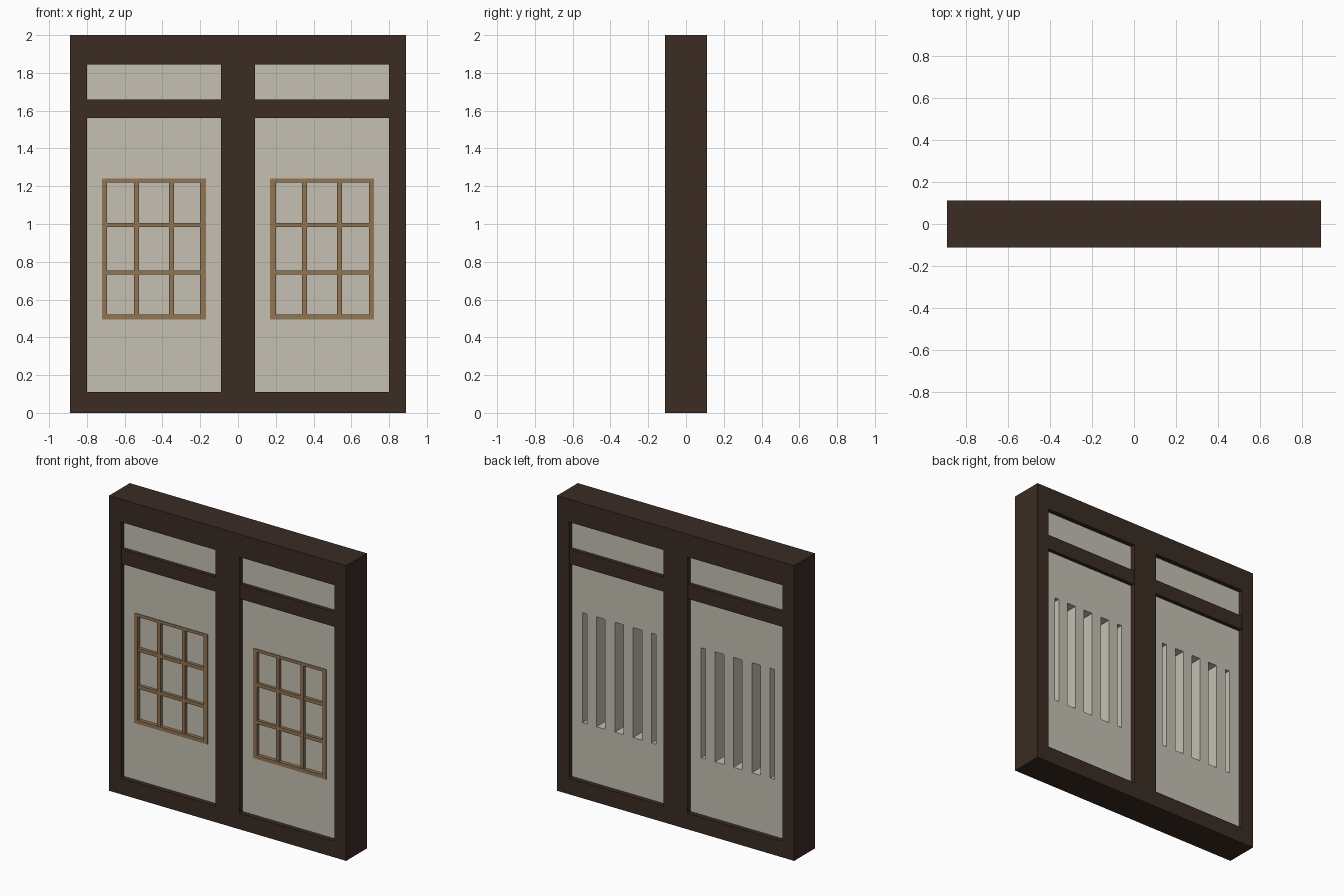
import bpy, bmesh

if "Cube" in bpy.data.objects:
    bpy.data.objects.remove(bpy.data.objects["Cube"])


def material(name, rgb):
    m = bpy.data.materials.new(name)
    m.diffuse_color = (*rgb, 1)
    m.use_nodes = True
    m.node_tree.nodes["Principled BSDF"].inputs["Base Color"].default_value = m.diffuse_color
    return m


TIMBER = material("dark_timber", (0.043, 0.025, 0.017))
PLASTER = material("pale_plaster", (0.56, 0.53, 0.45))
LATTICE = material("light_wood", (0.285, 0.178, 0.085))


def finish(name, bm, mat, mirror):
    bmesh.ops.recalc_face_normals(bm, faces=bm.faces)
    me = bpy.data.meshes.new(name)
    bm.to_mesh(me)
    bm.free()
    me.materials.append(mat)
    ob = bpy.data.objects.new(name, me)
    bpy.context.collection.objects.link(ob)
    if mirror:  # the two bays are mirror images
        mod = ob.modifiers.new("mirror", 'MIRROR')
        mod.use_mirror_merge = False
    return ob


def box(name, x, y, z, mat, mirror=True):
    bm = bmesh.new()
    bmesh.ops.create_cube(bm, size=1)
    for v in bm.verts:
        v.co = [lo + (c + 0.5) * (hi - lo) for c, (lo, hi) in zip(v.co, (x, y, z))]
    return finish(name, bm, mat, mirror)


def ring(name, outer, inner, y, mat):
    """Rectangular slab with a rectangular hole; rectangles are (x0, x1, z0, z1)."""
    bm = bmesh.new()
    loops = []
    for (x0, x1, z0, z1), yy in ((outer, y[0]), (inner, y[0]), (inner, y[1]), (outer, y[1])):
        loops.append([bm.verts.new((px, yy, pz))
                      for px, pz in ((x0, z0), (x1, z0), (x1, z1), (x0, z1))])
    for k in range(4):
        a, b = loops[k], loops[(k + 1) % 4]
        for i in range(4):
            j = (i + 1) % 4
            bm.faces.new((a[i], a[j], b[j], b[i]))
    return finish(name, bm, mat, True)


W, D, H = 0.889, 0.111, 2.0          # half width, half depth, height
BAY = (0.09, 0.80)                   # bay opening in x
WALL = (-0.08, 0.08)                 # wall thickness in y
WIN = (0.17, 0.72, 0.495, 1.24)      # window opening
PANE = (0.20, 0.693, 0.52, 1.22)     # inside of the lattice border

# Timber frame
box("outer_post", (BAY[1], W), (-D, D), (0, H), TIMBER)
box("centre_post", (-BAY[0], BAY[0]), (-D, D), (0, H), TIMBER, False)
for name, z, d in (("sill_beam", (0, 0.11), D),
                   ("middle_rail", (1.56, 1.66), D - 0.005),
                   ("head_beam", (1.845, H), D)):
    box(name, BAY, (-d, d), z, TIMBER)

# Plaster walls
box("upper_wall", BAY, WALL, (1.66, 1.845), PLASTER)
ring("lower_wall", (*BAY, 0.11, 1.56), WIN, WALL, PLASTER)

# Window backing, lattice on the front
box("window_pane", WIN[:2], (-0.06, -0.05), WIN[2:], PLASTER)
ring("lattice_border", WIN, PANE, (-0.084, -0.06), LATTICE)
for x in (0.3525, 0.537):
    box("lattice_upright", (x - 0.0125, x + 0.0125), (-0.081, -0.06), PANE[2:], LATTICE)
for z in (0.743, 0.995):
    box("lattice_crossbar", PANE[:2], (-0.08, -0.06), (z - 0.0115, z + 0.0115), LATTICE)

# Plaster bars in the recess at the back
pitch = (WIN[1] - WIN[0]) / 4
for i in range(4):
    c = WIN[0] + (i + 0.5) * pitch
    box("back_bar", (c - 0.036, c + 0.036), (-0.05, WALL[1]), WIN[2:], PLASTER)
